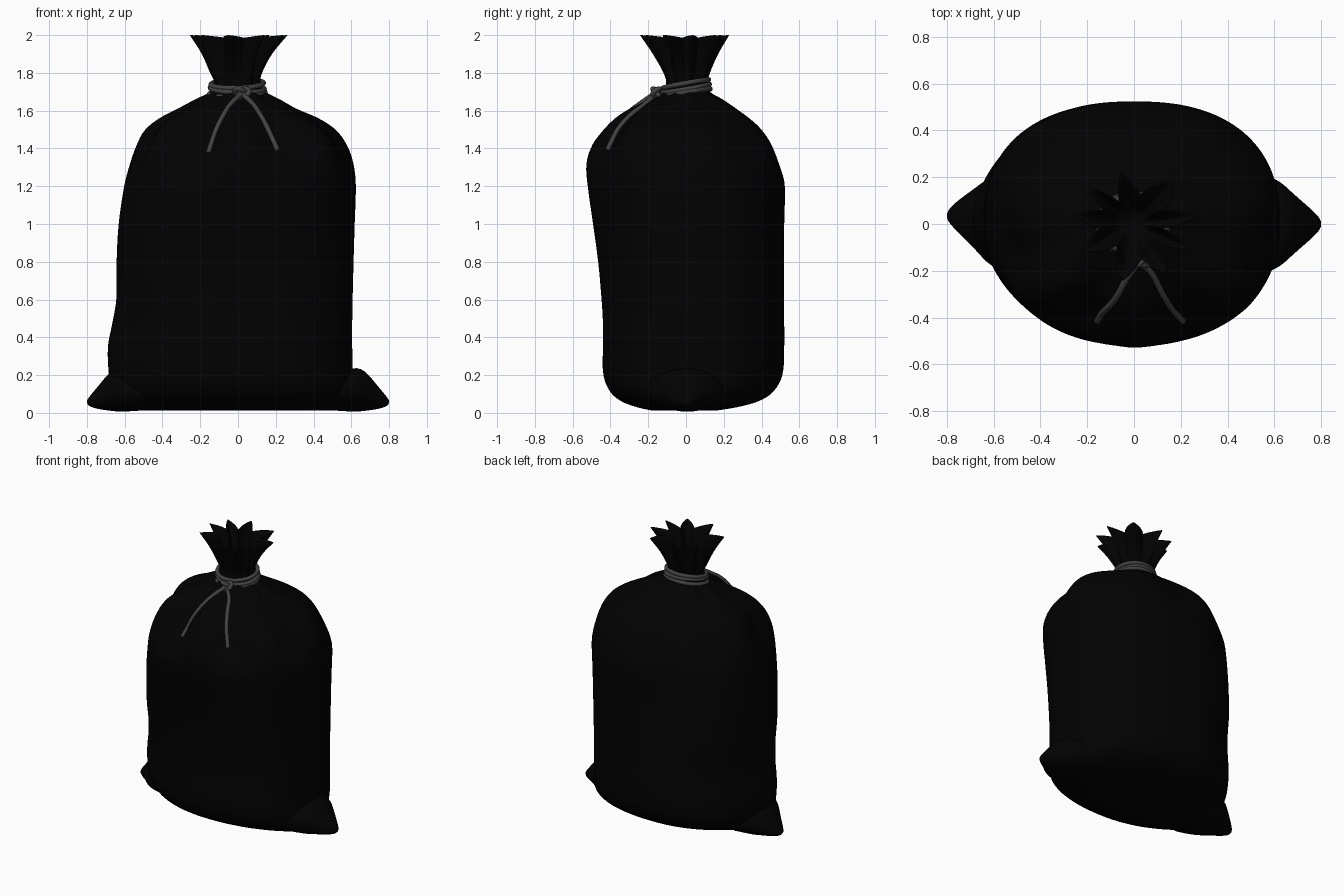
import bpy, bmesh, math
from math import sin, cos, pi, radians

if "Cube" in bpy.data.objects:
    bpy.data.objects.remove(bpy.data.objects["Cube"])

SEG = 240


def material(name, v):
    m = bpy.data.materials.new(name)
    m.diffuse_color = (v, v, v, 1)
    m.use_nodes = True
    m.node_tree.nodes["Principled BSDF"].inputs["Base Color"].default_value = m.diffuse_color
    return m


cloth = material("black_cloth", 0.0006)
cord_mat = material("grey_cord", 0.055)

# Sack silhouette: z, left x, right x, front y, back y
ROWS = [
    (0.012, .56, .56, .18, .16), (0.03, .61, .61, .26, .27),
    (0.06, .64, .62, .34, .38), (0.11, .67, .625, .40, .46),
    (0.20, .685, .61, .437, .51), (0.35, .69, .605, .44, .52),
    (0.48, .665, .605, .44, .52), (0.60, .645, .607, .447, .52),
    (0.80, .643, .612, .465, .52), (1.00, .632, .618, .492, .52),
    (1.20, .603, .624, .52, .523), (1.32, .575, .615, .527, .505),
    (1.42, .54, .58, .495, .47), (1.50, .495, .52, .435, .415),
    (1.56, .42, .43, .375, .35), (1.61, .325, .315, .305, .28),
    (1.66, .23, .225, .20, .20), (1.70, .15, .15, .13, .13),
    (1.75, .128, .122, .108, .118), (1.80, .15, .13, .122, .13),
    (1.90, .195, .185, .18, .175), (2.00, .26, .27, .25, .235),
]


def lerp(a, b, t):
    return a + (b - a) * t


def step(a, b, x):
    t = min(1, max(0, (x - a) / (b - a)))
    return t * t * (3 - 2 * t)


def row_at(z):
    """Catmull-Rom interpolation of the silhouette table."""
    n = len(ROWS)
    i = next((k for k in range(n - 1) if z <= ROWS[k + 1][0]), n - 2)
    a, b = ROWS[i], ROWS[i + 1]
    p, q = ROWS[max(i - 1, 0)], ROWS[min(i + 2, n - 1)]
    h = b[0] - a[0]
    t = (z - a[0]) / h
    out = []
    for k in range(1, 5):
        m0 = (b[k] - p[k]) / (b[0] - p[0]) * h
        m1 = (q[k] - a[k]) / (q[0] - a[0]) * h
        out.append((2*t**3 - 3*t*t + 1) * a[k] + (t**3 - 2*t*t + t) * m0
                   + (3*t*t - 2*t**3) * b[k] + (t**3 - t*t) * m1)
    return out


def surface(t, z, inset=0.0):
    """Point on the cloth at angle t and height z."""
    xl, xr, yf, yb = row_at(z)
    c, s = cos(t), sin(t)
    # sharp, slightly uneven gathers through the neck and ruffle
    w = t + 0.12 * sin(2 * t + 1)
    u = (9 * (w - radians(95)) / (2 * pi)) % 1
    ridge = abs(u - 0.5) * 2
    depth = 0.16 * step(1.55, 1.72, z) + 0.30 * step(1.76, 2.0, z)
    depth *= 1 + 0.15 * sin(3 * t + 2)
    k = 1 - depth * (1 - ridge ** 1.1)
    # soft folds over the shoulders, deepest at the front left
    fold = step(1.2, 1.44, z) * (1 - step(1.58, 1.7, z))
    front = max(0, -s)
    amount = 0.06 + front * (0.19 if c < 0 else 0.11)
    k *= 1 - fold * amount * (0.5 - 0.5 * cos(7 * (t + pi / 2)))
    # fuller than an ellipse at the back, pinched towards the lower left corner
    n = 2 + (0.4 if s > 0 else 0.2) * step(0, 0.2, z) * (1 - step(1.5, 1.65, z))
    n -= 0.5 * max(0, -c) * (1 - step(0.35, 0.75, z))
    k /= (abs(c) ** n + abs(s) ** n) ** (1 / n)
    # side seams
    if z < 1.6:
        for m in (0, pi):
            d = (t - m + pi) % (2 * pi) - pi
            k -= 0.008 * math.exp(-(d / 0.025) ** 2)
    a = (xr if c > 0 else xl) - inset
    b = (yb if s > 0 else yf) - inset
    drop = 0.015 * step(1.9, 2.0, z) * (1 - ridge)
    return (a * k * c, b * k * s, z - drop)


def loft(name, rings, mat):
    bm = bmesh.new()
    vs = [[bm.verts.new(p) for p in r] for r in rings]
    n = len(vs[0])
    for r, s in zip(vs, vs[1:]):
        for i in range(n):
            j = (i + 1) % n
            bm.faces.new((r[i], r[j], s[j], s[i]))
    for end in (vs[0], vs[-1]):
        c = bm.verts.new([sum(v.co[k] for v in end) / n for k in range(3)])
        for i in range(n):
            bm.faces.new((end[i], end[(i + 1) % n], c))
    bmesh.ops.recalc_face_normals(bm, faces=bm.faces)
    me = bpy.data.meshes.new(name)
    bm.to_mesh(me)
    bm.free()
    me.polygons.foreach_set("use_smooth", [True] * len(me.polygons))
    me.materials.append(mat)
    ob = bpy.data.objects.new(name, me)
    bpy.context.collection.objects.link(ob)
    return ob


# Sack: outside from the base to the rim, then down inside the ruffle
heights = []
for a, b in zip(ROWS, ROWS[1:]):
    heights += [lerp(a[0], b[0], i / 4) for i in range(4)]
heights.append(2.0)
angles = [2 * pi * i / SEG for i in range(SEG)]
rings = [[surface(t, z) for t in angles] for z in heights]
for i in range(9):
    z = lerp(2.0, 1.77, i / 8)
    rings.append([surface(t, z, lerp(0.012, 0.06, i / 8)) for t in angles])
loft("sack", rings, cloth)

# Bottom corners: x, half width, top z, bottom z
EAR = [(.45, .25, .20, .012), (.58, .205, .232, .008), (.63, .18, .242, .005),
       (.67, .14, .225, .01), (.71, .105, .18, .015), (.75, .07, .13, .022),
       (.78, .042, .095, .032), (.795, .022, .075, .042), (.80, .008, .063, .052)]
for name, side, tip_y in (("right_corner", 1, 0.0), ("left_corner", -1, 0.035)):
    rings = []
    for x, w, top, bot in EAR:
        yc = tip_y * step(.5, .8, x)
        mid, half = (top + bot) / 2, (top - bot) / 2
        rings.append([(side * x, yc + w * cos(t), mid + half * sin(t))
                      for t in (2 * pi * i / 32 for i in range(32))])
    ob = loft(name, rings, cloth)
    mod = ob.modifiers.new("smooth", 'SUBSURF')
    mod.levels = mod.render_levels = 1


def cord(name, pts, closed=False, r=0.0135):
    cu = bpy.data.curves.new(name, 'CURVE')
    cu.dimensions = '3D'
    cu.bevel_depth = r
    cu.bevel_resolution = 3
    cu.use_fill_caps = True
    sp = cu.splines.new('BEZIER')
    sp.bezier_points.add(len(pts) - 1)
    for bp, p in zip(sp.bezier_points, pts):
        bp.co = p
        bp.handle_left_type = bp.handle_right_type = 'AUTO'
    sp.use_cyclic_u = closed
    sp.resolution_u = 4
    cu.materials.append(cord_mat)
    ob = bpy.data.objects.new(name, cu)
    bpy.context.collection.objects.link(ob)
    return ob


# Cord wrapped around the neck
for i, (dz, grow, tilt) in enumerate(((-.025, .008, .006), (0, .004, -.004),
                                      (.024, .0, .004))):
    pts = []
    for k in range(24):
        t = 2 * pi * k / 24
        pts.append(((.139 + grow) * cos(t) - .004, (.12 + grow) * sin(t),
                    1.718 + dz + .022 * sin(t) + tilt * cos(t)))
    cord(f"neck_cord_{i + 1}", pts, True)

# Knot at the front
knot = []
for k in range(30):
    t = 2 * pi * k / 30
    knot.append((.022 + .0135 * (sin(t) + 2 * sin(2 * t)), -.158 - .018 * sin(3 * t),
                 1.69 + .0125 * (cos(t) - 2 * cos(2 * t))))
cord("knot", knot, True)


def front_y(x, z):
    best = min((surface(pi + pi * i / 400, z) for i in range(401)),
               key=lambda p: abs(p[0] - x))
    return best[1]


# Loose cord ends lying on the shoulder
for name, path in (
    ("left_cord_end", [(-.03, 1.645), (-.075, 1.58), (-.115, 1.5),
                       (-.14, 1.43), (-.158, 1.375)]),
    ("right_cord_end", [(.07, 1.645), (.12, 1.575), (.16, 1.5),
                        (.188, 1.44), (.21, 1.39)])):
    pts = [(.02, -.165, 1.69)] + [(x, front_y(x, z) - .009, z) for x, z in path]
    cord(name, pts)
